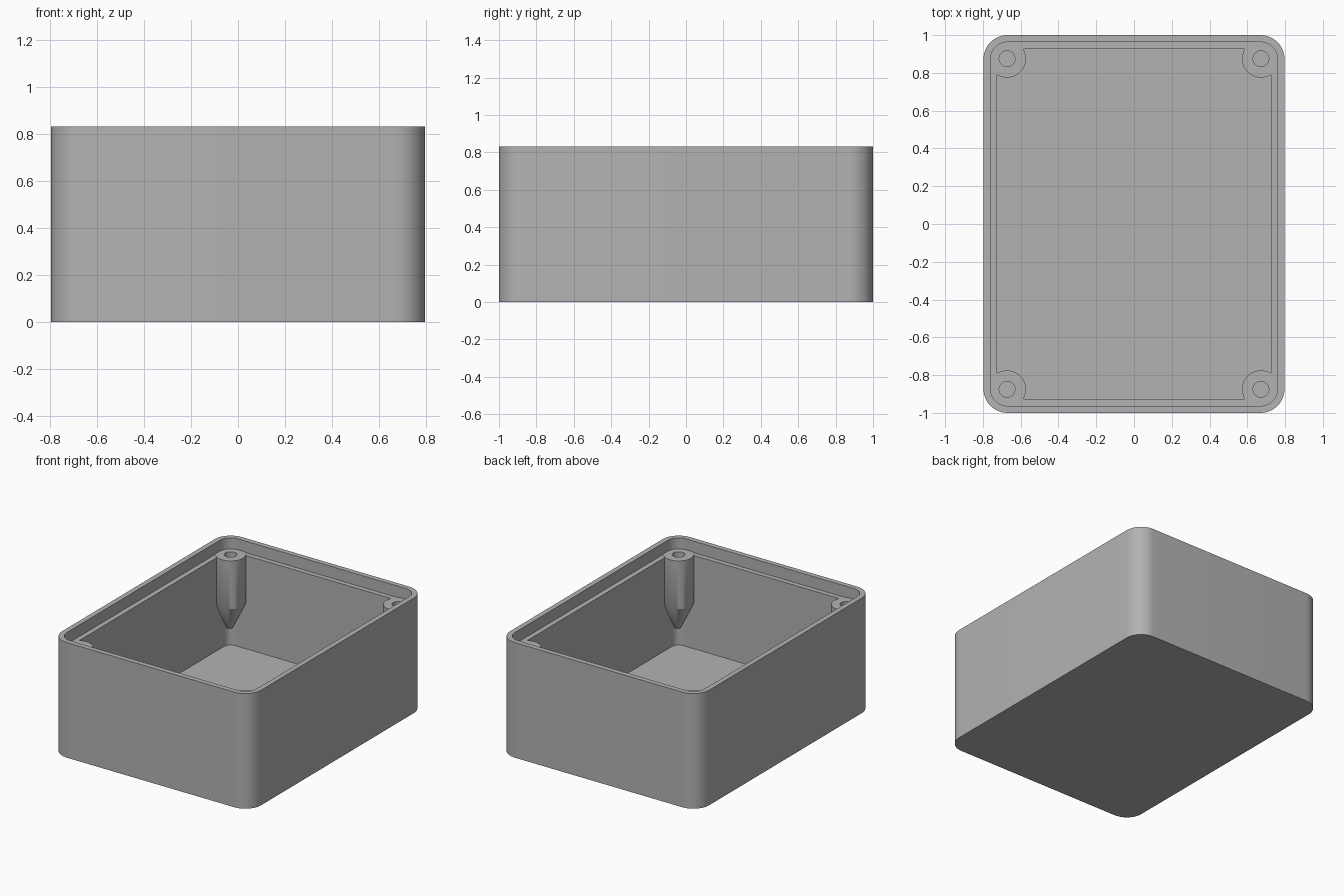
import bpy
import bmesh
from math import cos, sin, pi, radians

if "Cube" in bpy.data.objects:
    bpy.data.objects.remove(bpy.data.objects["Cube"], do_unlink=True)

grey = bpy.data.materials.new("plain grey plastic")
grey.use_nodes = True
COLOUR = (0.45, 0.45, 0.45, 1)
grey.diffuse_color = COLOUR
grey.node_tree.nodes["Principled BSDF"].inputs["Base Color"].default_value = COLOUR

HALF_X, HALF_Y, HEIGHT = 0.797, 1.0, 0.833
CORNER = 0.127
LEDGE_Z, FLOOR_Z = 0.75, 0.075
CORNER_STEPS = 12


def rounded_ring(inset, z):
    """Rounded rectangle, inset from the outer wall."""
    r = CORNER - inset
    points = []
    for quarter, (sx, sy) in enumerate([(1, 1), (-1, 1), (-1, -1), (1, -1)]):
        for i in range(CORNER_STEPS + 1):
            a = (quarter + i / CORNER_STEPS) * pi / 2
            points.append((sx * (HALF_X - CORNER) + r * cos(a),
                           sy * (HALF_Y - CORNER) + r * sin(a), z))
    return points


def circle_ring(x, y, radius, z, steps=40):
    return [(x + radius * cos(2 * pi * i / steps),
             y + radius * sin(2 * pi * i / steps), z) for i in range(steps)]


def loft(name, rings):
    """Skin consecutive rings and cap the first and the last."""
    bm = bmesh.new()
    loops = [[bm.verts.new(p) for p in ring] for ring in rings]
    for low, high in zip(loops, loops[1:]):
        n = len(low)
        for i in range(n):
            j = (i + 1) % n
            bm.faces.new((low[i], low[j], high[j], high[i]))
    bm.faces.new(loops[0])
    bm.faces.new(loops[-1])
    bmesh.ops.recalc_face_normals(bm, faces=bm.faces)
    mesh = bpy.data.meshes.new(name)
    bm.to_mesh(mesh)
    bm.free()
    mesh.materials.append(grey)
    obj = bpy.data.objects.new(name, mesh)
    bpy.context.collection.objects.link(obj)
    bpy.ops.object.select_all(action="DESELECT")
    obj.select_set(True)
    bpy.context.view_layer.objects.active = obj
    bpy.ops.object.shade_smooth_by_angle(angle=radians(30))
    return obj


# Open box: outer wall, thin rim, stepped ledge, cavity and floor
loft("box_shell", [
    rounded_ring(0, 0),
    rounded_ring(0, HEIGHT),
    rounded_ring(0.037, HEIGHT),
    rounded_ring(0.037, LEDGE_Z),
    rounded_ring(0.073, LEDGE_Z),
    rounded_ring(0.073, FLOOR_Z),
])

# Screw posts: blind hole on top, taper running into the wall corner below
for side, sx in (("left", 1), ("right", -1)):
    for end, sy in (("front", -1), ("back", 1)):
        x, y = sx * 0.672, sy * 0.875
        tip_x, tip_y = x + sx * 0.025, y + sy * 0.025
        top = LEDGE_Z + 0.004
        loft(f"screw_post_{end}_{side}", [
            circle_ring(x, y, 0.042, top - 0.3),
            circle_ring(x, y, 0.042, top),
            circle_ring(x, y, 0.1, top),
            circle_ring(x, y, 0.1, 0.405),
            circle_ring(tip_x, tip_y, 0.02, 0.21),
        ])
